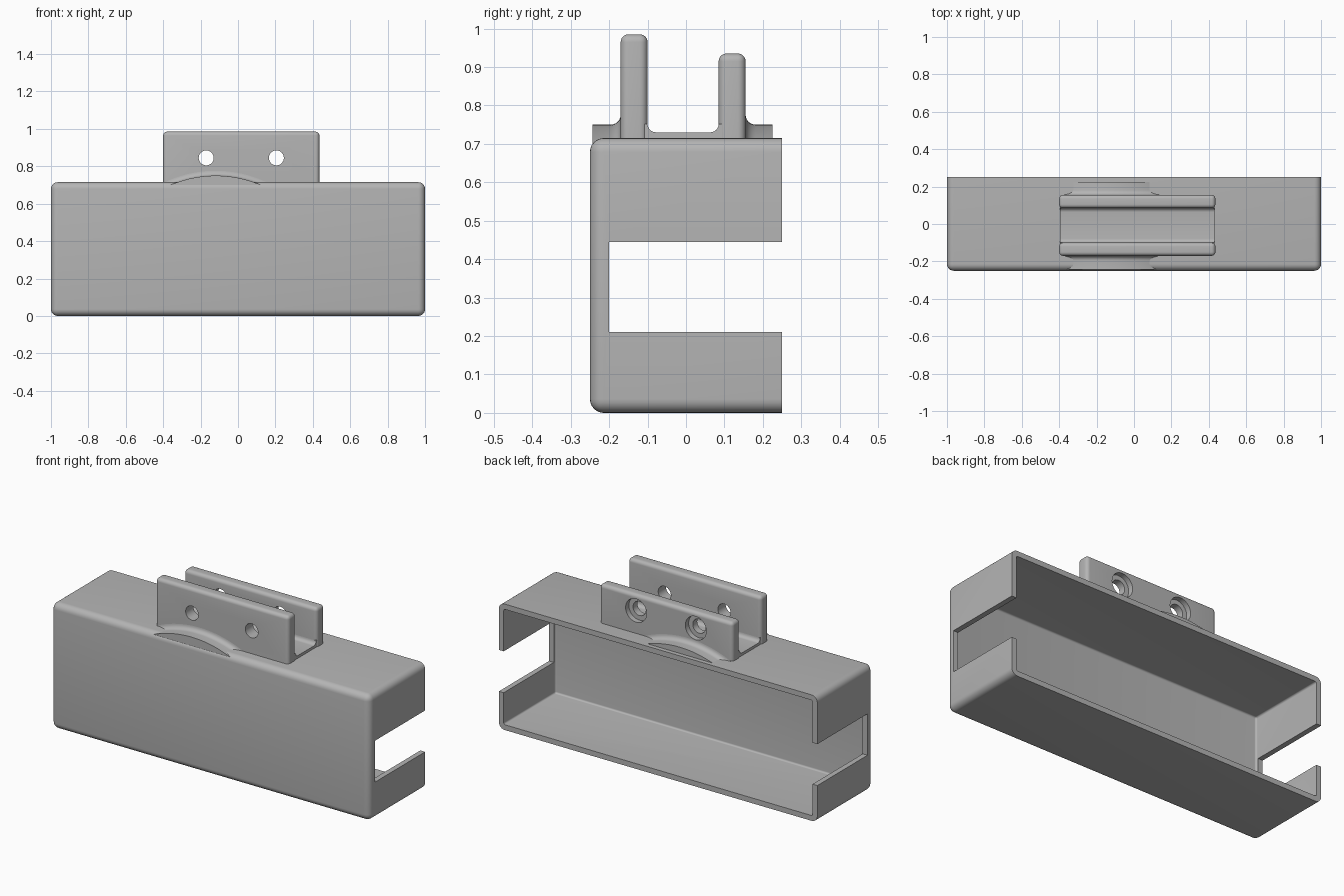
import bpy, bmesh, math
from mathutils import Matrix, Vector

if "Cube" in bpy.data.objects:
    bpy.data.objects.remove(bpy.data.objects["Cube"], do_unlink=True)

grey = bpy.data.materials.new("light grey")
grey.use_nodes = True
grey.diffuse_color = (0.46, 0.46, 0.46, 1)
grey.node_tree.nodes["Principled BSDF"].inputs["Base Color"].default_value = (0.46, 0.46, 0.46, 1)


def finish(bm, name):
    bmesh.ops.recalc_face_normals(bm, faces=bm.faces)
    mesh = bpy.data.meshes.new(name)
    bm.to_mesh(mesh)
    bm.free()
    mesh.materials.append(grey)
    obj = bpy.data.objects.new(name, mesh)
    bpy.context.collection.objects.link(obj)
    return obj


def box(name, lo, hi, radius=0, rounded=lambda a, b: True):
    """Box between two corners; edges accepted by the rule are rounded."""
    lo, hi = Vector(lo), Vector(hi)
    bm = bmesh.new()
    bmesh.ops.create_cube(bm, size=1)
    for v in bm.verts:
        v.co = (lo + hi) / 2 + v.co * (hi - lo)
    if radius:
        edges = [e for e in bm.edges if rounded(e.verts[0].co, e.verts[1].co)]
        bmesh.ops.bevel(bm, geom=edges, offset=radius, segments=6, profile=0.5, affect='EDGES')
    return finish(bm, name)


def rod(name, x, z, radius, y0, y1):
    bm = bmesh.new()
    bmesh.ops.create_cone(bm, cap_ends=True, segments=48, radius1=radius, radius2=radius,
                          depth=y1 - y0, matrix=Matrix.Translation((x, (y0 + y1) / 2, z))
                          @ Matrix.Rotation(math.pi / 2, 4, 'X'))
    return finish(bm, name)


def cut(obj, cutters):
    """Subtract the cutters, then remove them."""
    bpy.context.view_layer.objects.active = obj
    for c in cutters:
        c.hide_render = True
        m = obj.modifiers.new("cut", 'BOOLEAN')
        m.operation, m.solver, m.object = 'DIFFERENCE', 'EXACT', c
        bpy.ops.object.modifier_apply(modifier=m.name)
        bpy.data.objects.remove(c, do_unlink=True)


def smooth(obj):
    bpy.ops.object.select_all(action='DESELECT')
    obj.select_set(True)
    bpy.context.view_layer.objects.active = obj
    bpy.ops.object.shade_smooth_by_angle(angle=math.radians(30))


# Housing: open at the back, slotted at both ends
TOP = 0.715
housing = box("housing", (-1, -0.25, 0), (1, 0.25, TOP), 0.036,
              lambda a, b: min(a.y, b.y) < 0 and not (a.y > 0 and b.y > 0))
cavity = box("cavity_cutter", (-0.97, -0.215, 0.03), (0.97, 0.4, TOP - 0.03), 0.01)
slot = box("slot_cutter", (-1.2, -0.2, 0.21), (1.2, 0.4, 0.445))
cut(housing, [cavity, slot])
smooth(housing)

# Bracket walls with screw holes
X0, X1 = -0.40, 0.435
HOLES = (-0.17, 0.205)
HOLE_Z = 0.845


def upper(a, b):
    return max(a.z, b.z) > 0.9


front_wall = box("front_bracket_wall", (X0, -0.17, 0.695), (X1, -0.10, 0.985), 0.02, upper)
back_wall = box("back_bracket_wall", (X0, 0.085, 0.695), (X1, 0.155, 0.935), 0.02, upper)
for wall in (front_wall, back_wall):
    cut(wall, [rod("hole_cutter", x, HOLE_Z, 0.04, -0.4, 0.4) for x in HOLES])
cut(back_wall, [rod("counterbore_cutter", x, HOLE_Z, 0.066, 0.125, 0.4) for x in HOLES])
smooth(front_wall)
smooth(back_wall)

# Bracket floor with fillets running up to both walls
R = 0.022
quarter = [i * math.pi / 12 for i in range(7)]
profile = [(-0.12, 0.695), (-0.12, 0.73 + R)]
profile += [(-0.10 + R - R * math.cos(t), 0.73 + R - R * math.sin(t)) for t in quarter]
profile += [(0.085 - R + R * math.sin(t), 0.73 + R - R * math.cos(t)) for t in quarter]
profile += [(0.105, 0.73 + R), (0.105, 0.695)]
bm = bmesh.new()
face = bm.faces.new([bm.verts.new((X0 + 0.004, y, z)) for y, z in profile])
ext = bmesh.ops.extrude_face_region(bm, geom=[face])
bmesh.ops.translate(bm, vec=(X1 - X0 - 0.008, 0, 0),
                    verts=[v for v in ext["geom"] if isinstance(v, bmesh.types.BMVert)])
smooth(finish(bm, "bracket_floor"))


# Arched shoulders outside the walls, filleted into them
def shoulder(name, y_end, y_wall):
    cx, cz, arc, fillet, base = -0.12, 0.14, 0.61, 0.026, 0.70
    s = math.copysign(1, y_wall - y_end)
    rows = [(y_end, arc)]
    rows += [(y_wall - s * fillet * (1 - math.sin(t)), arc + fillet * (1 - math.cos(t)))
             for t in quarter]
    rows.append((y_wall + s * 0.02, arc + fillet))
    bm = bmesh.new()
    grid = []
    for y, r in rows:
        half = math.asin(math.sqrt(r * r - (base - cz) ** 2) / r)
        angles = [half * (i / 20 - 1) for i in range(41)]
        grid.append([bm.verts.new((cx + r * math.sin(a), y, cz + r * math.cos(a))) for a in angles])
    for a, b in zip(grid, grid[1:]):
        for i in range(len(a) - 1):
            bm.faces.new((a[i], a[i + 1], b[i + 1], b[i]))
    bm.faces.new(grid[0])
    bm.faces.new(grid[-1])
    bm.faces.new([row[0] for row in grid] + [row[-1] for row in reversed(grid)])
    smooth(finish(bm, name))


shoulder("front_shoulder", -0.243, -0.17)
shoulder("back_shoulder", 0.225, 0.155)
